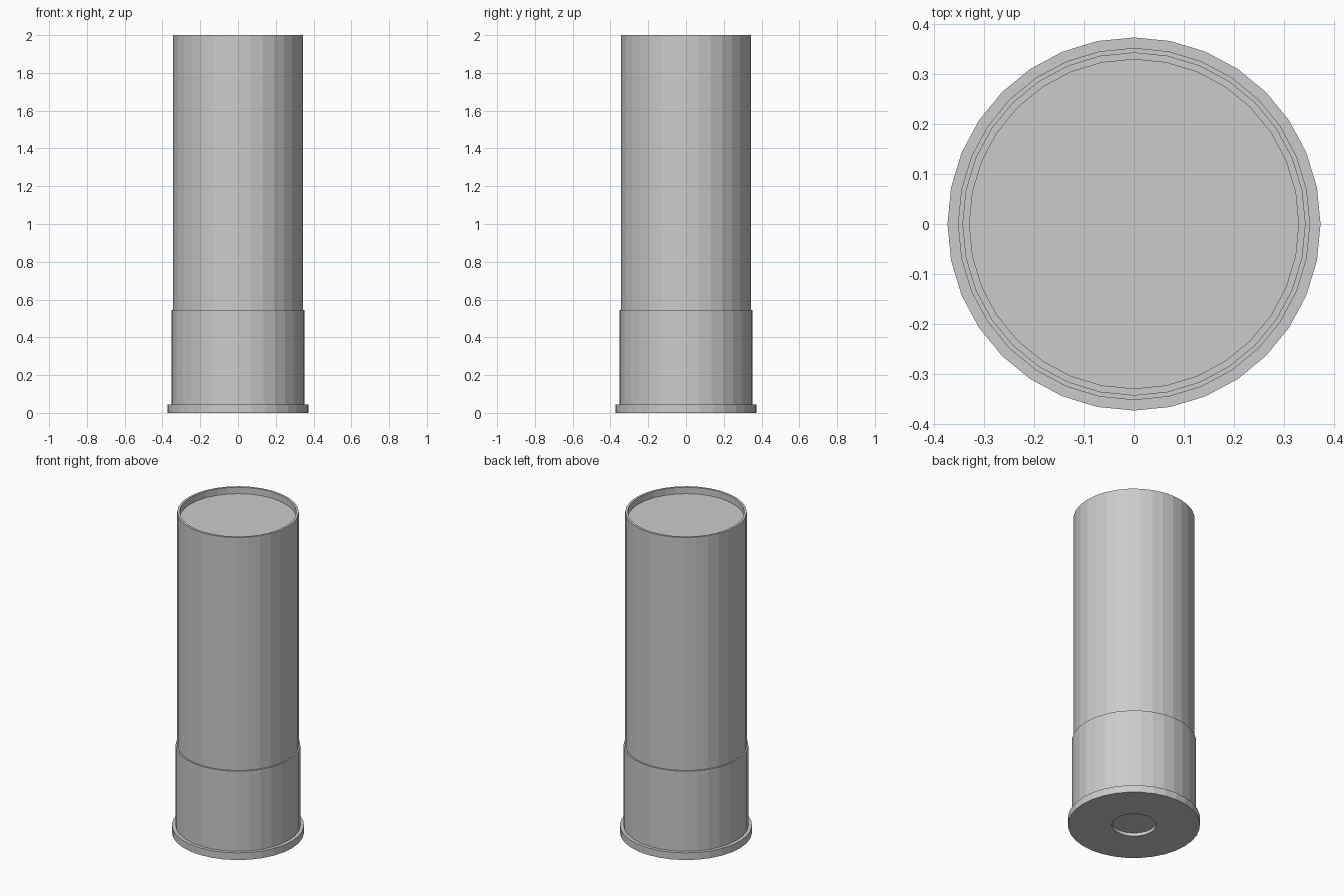
import bpy, bmesh
from math import cos, sin, pi

if "Cube" in bpy.data.objects:
    bpy.data.objects.remove(bpy.data.objects["Cube"])

SIDES = 32


def lathe(name, profile):
    """Revolve an (r, z) profile about z; r = 0 at an end closes with a flat n-gon cap."""
    bm = bmesh.new()
    rings = [[bm.verts.new((r * cos(2 * pi * i / SIDES), r * sin(2 * pi * i / SIDES), z))
              for i in range(SIDES)] for r, z in profile if r > 0]
    for a, b in zip(rings, rings[1:]):
        for i in range(SIDES):
            j = (i + 1) % SIDES
            bm.faces.new((a[i], a[j], b[j], b[i]))
    if profile[0][0] == 0:
        bm.faces.new(rings[0][::-1])
    if profile[-1][0] == 0:
        bm.faces.new(rings[-1])
    mesh = bpy.data.meshes.new(name)
    bm.to_mesh(mesh)
    bm.free()
    obj = bpy.data.objects.new(name, mesh)
    bpy.context.collection.objects.link(obj)
    return obj


# Recessed primer disc and its wall
lathe("primer", [(0, 0.02), (0.125, 0.02), (0.125, 0)])

# Metal base: underside, rim flange, cup wall and lip
lathe("metal_base", [(0.125, 0), (0.374, 0), (0.374, 0.045),
                     (0.353, 0.045), (0.353, 0.545), (0.344, 0.545)])

# Hull tube with a thin lip and sunken closing disc
lathe("hull", [(0.344, 0.545), (0.344, 2.0), (0.33, 2.0), (0.33, 1.96), (0, 1.96)])
